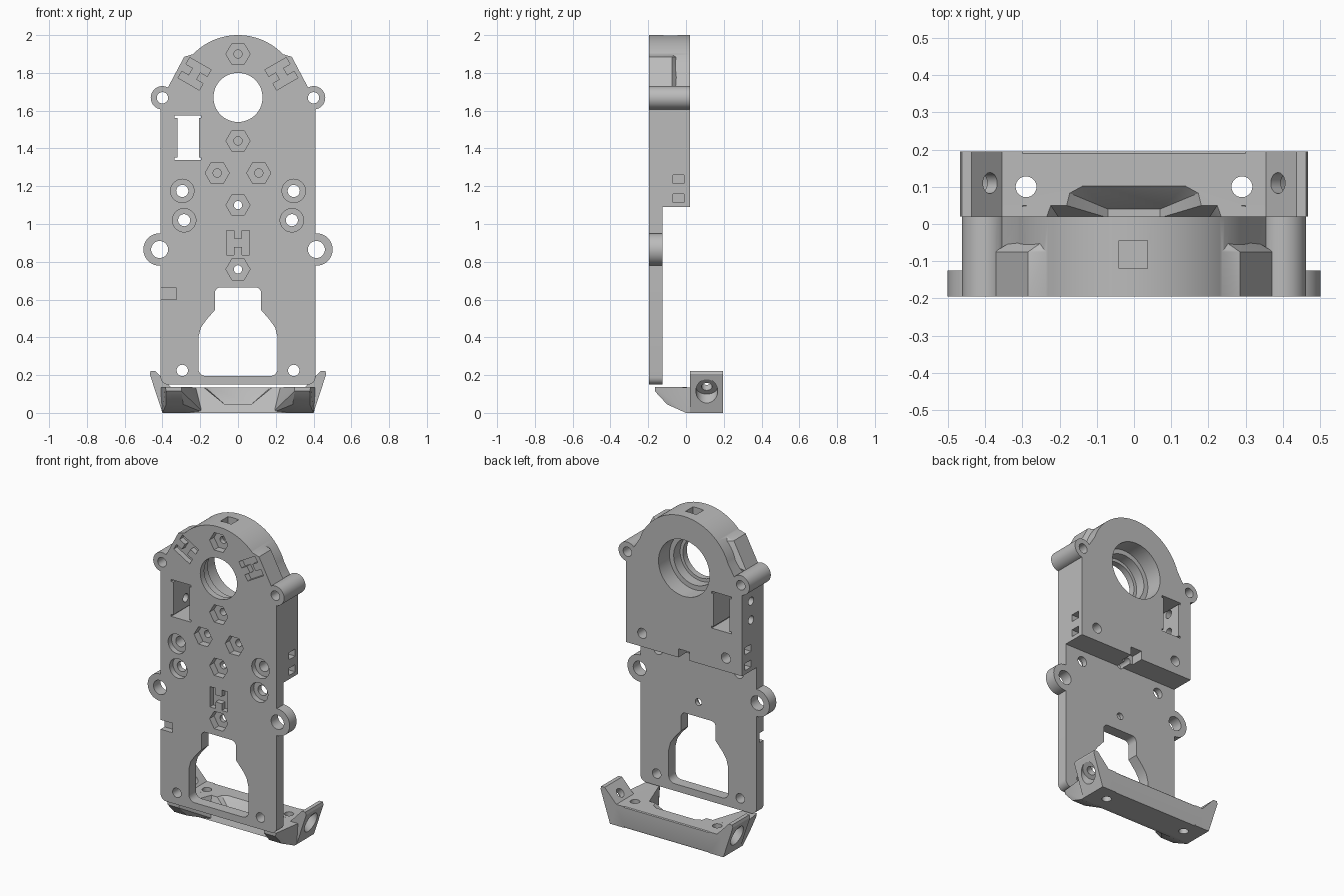
import bpy, bmesh, math
from mathutils import Vector

if "Cube" in bpy.data.objects:
    bpy.data.objects.remove(bpy.data.objects["Cube"])

grey = bpy.data.materials.new("light_grey")
grey.diffuse_color = (0.5, 0.5, 0.5, 1)
grey.use_nodes = True
grey.node_tree.nodes["Principled BSDF"].inputs["Base Color"].default_value = grey.diffuse_color
FRONT, PLATE, BACK = -0.195, -0.125, 0.02      # depths of the housing


def make(name, bm):
    bmesh.ops.recalc_face_normals(bm, faces=bm.faces)
    me = bpy.data.meshes.new(name)
    bm.to_mesh(me)
    bm.free()
    ob = bpy.data.objects.new(name, me)
    bpy.context.collection.objects.link(ob)
    me.materials.append(grey)
    return ob


def prism(pts, y0, y1, name="tool"):
    """Extrude an x-z outline along y."""
    bm = bmesh.new()
    f = bm.faces.new([bm.verts.new((x, y0, z)) for x, z in pts])
    r = bmesh.ops.extrude_face_region(bm, geom=[f])
    bmesh.ops.translate(bm, vec=(0, y1 - y0, 0),
                        verts=[v for v in r["geom"] if isinstance(v, bmesh.types.BMVert)])
    return make(name, bm)


def hull(pts, name="tool"):
    bm = bmesh.new()
    for p in pts:
        bm.verts.new(p)
    r = bmesh.ops.convex_hull(bm, input=bm.verts)
    bmesh.ops.dissolve_limit(bm, angle_limit=0.01, verts=bm.verts, edges=bm.edges)
    return make(name, bm)


def box(x0, x1, y0, y1, z0, z1):
    return prism([(x0, z0), (x1, z0), (x1, z1), (x0, z1)], y0, y1)


def arc(cx, cz, r, a0, a1, n):
    return [(cx + r * math.cos(math.radians(a0 + (a1 - a0) * i / n)),
             cz + r * math.sin(math.radians(a0 + (a1 - a0) * i / n))) for i in range(n + 1)]


def disc(cx, cz, r, y0, y1, n=40):
    return prism(arc(cx, cz, r, 0, 360, n)[:-1], y0, y1)


def rod(a, b, r, n=32):
    a, b = Vector(a), Vector(b)
    bm = bmesh.new()
    bmesh.ops.create_cone(bm, cap_ends=True, segments=n, radius1=r, radius2=r, depth=(b - a).length)
    q = (b - a).to_track_quat("Z", "Y").to_matrix().to_4x4()
    q.translation = (a + b) / 2
    bmesh.ops.transform(bm, matrix=q, verts=bm.verts)
    return make("tool", bm)


def combine(ob, tool, op="DIFFERENCE"):
    m = ob.modifiers.new("b", "BOOLEAN")
    m.operation, m.solver, m.object = op, "EXACT", tool
    deps = bpy.context.evaluated_depsgraph_get()
    me = bpy.data.meshes.new_from_object(ob.evaluated_get(deps))
    ob.modifiers.clear()
    ob.data = me
    bpy.data.objects.remove(tool)


def add(ob, tool):
    combine(ob, tool, "UNION")


def finish(ob):
    for o in bpy.context.selected_objects:
        o.select_set(False)
    ob.select_set(True)
    bpy.context.view_layer.objects.active = ob
    ob.data.materials.clear()
    ob.data.materials.append(grey)
    bpy.ops.object.shade_smooth_by_angle(angle=math.radians(30))


# Thin plate, with rounded lower corners
housing = prism(arc(-0.37, 0.19, 0.04, 180, 270, 6) + arc(0.37, 0.19, 0.04, 270, 360, 6)
                + [(0.41, 1.3), (-0.41, 1.3)], FRONT, PLATE, "housing")
# Thick upper block with a round head
add(housing, prism([(-0.41, 1.09), (0.41, 1.09), (0.41, 1.67), (0.36, 1.70)]
                   + arc(0, 1.67, 0.33, 19, 161, 48) + [(-0.36, 1.70), (-0.41, 1.67)], FRONT, BACK))
for s in (-1, 1):
    # Shoulders, which taper into the round head
    front = [(0.375, 1.715), (0.285, 1.885), (0.235, 1.9), (0.15, 1.75), (0.25, 1.66)]
    back = [(0.30, 1.75), (0.22, 1.88), (0.15, 1.75), (0.25, 1.68)]
    add(housing, hull([(s * x, y, z) for y in (FRONT, -0.075) for x, z in front]
                      + [(s * x, -0.03, z) for x, z in back]))
    # Screw ears
    add(housing, disc(s * 0.40, 1.668, 0.062, FRONT, BACK))
    add(housing, disc(s * 0.415, 0.865, 0.086, FRONT, PLATE))
    combine(housing, disc(s * 0.40, 1.668, 0.03, -0.3, 0.1))
    combine(housing, disc(s * 0.415, 0.865, 0.045, -0.3, 0.1))
    # Counterbored and plain screw holes
    for x, z in ((0.295, 1.175), (0.285, 1.02)):
        combine(housing, disc(s * x, z, 0.062, -0.3, FRONT + 0.035))
        combine(housing, disc(s * x, z, 0.032, -0.3, 0.1))
    combine(housing, disc(s * 0.295, 0.225, 0.03, -0.3, 0.1))
    # Square nut slots in the sides
    for z in (1.115, 1.215):
        combine(housing, box(*sorted((s * 0.33, s * 0.5)), -0.07, -0.01, z, z + 0.045))

# Stepped main bore
for r, y in ((0.13, -0.3), (0.15, -0.155), (0.18, -0.09)):
    combine(housing, disc(0, 1.67, r, y, 0.1, 64))

# Hexagonal nut pockets with pilot holes
for x, z in ((0, 1.9), (0, 1.44), (-0.11, 1.27), (0.11, 1.27), (0, 1.1), (0, 0.76)):
    combine(housing, disc(x, z, 0.064, -0.3, FRONT + 0.045, 6))
    combine(housing, disc(x, z, 0.022, -0.3, -0.06 if z > 1.15 else 0.1, 24))

# H-shaped clip pockets
quarter = [(0.062, 0.065), (0.022, 0.065), (0.022, 0.022)]
h = (quarter + [(-x, z) for x, z in reversed(quarter)]
     + [(-x, -z) for x, z in quarter] + [(x, -z) for x, z in reversed(quarter)])
for cx, cz, deg in ((0, 0.9, 0), (-0.23, 1.795, 60), (0.23, 1.795, -60)):
    c, n = math.cos(math.radians(deg)), math.sin(math.radians(deg))
    combine(housing, prism([(cx + x * c - z * n, cz + x * n + z * c) for x, z in h],
                           -0.3, FRONT + 0.035))

# Side window with relieved corners, and its two cross holes
combine(housing, box(-0.32, -0.207, -0.3, 0.1, 1.34, 1.575))
for z in (1.34, 1.562):
    combine(housing, box(-0.335, -0.195, -0.3, 0.1, z, z + 0.013))
for z in (1.415, 1.535):
    combine(housing, rod((-0.5, -0.07, z), (-0.26, -0.07, z), 0.026, 24))

# Lower opening
side = (arc(0.17, 0.235, 0.04, 270, 360, 5) + [(0.21, 0.40), (0.197, 0.45), (0.17, 0.49), (0.122, 0.545)]
        + arc(0.092, 0.635, 0.03, 0, 90, 5))
combine(housing, prism(side + [(-x, z) for x, z in reversed(side)], -0.3, 0.1))

# Edge notch, lower back notch and top nut slot
combine(housing, box(-0.5, -0.325, -0.3, FRONT + 0.04, 0.6, 0.66))
combine(housing, box(-0.04, 0.04, -0.06, 0.1, 1.0, 1.145))
combine(housing, box(-0.04, 0.036, -0.12, -0.045, 1.86, 2.1))
finish(housing)

# Foot bracket: base bar with a sloping front
bracket = hull([(x, y, z) for x in (-0.39, 0.39)
                for y, z in ((0, 0), (0.19, 0), (0.195, 0.01), (0.195, 0.13), (0.19, 0.135), (0.05, 0.135))],
               "foot_bracket")
for s in (-1, 1):
    # Flared end arms
    arm = [(0.30, 0), (0.40, 0), (0.467, 0.205), (0.462, 0.222), (0.437, 0.222), (0.355, 0.135), (0.30, 0.135)]
    add(bracket, prism([(s * x, z) for x, z in arm], BACK, 0.195))
    # Front horns
    horn = [(0.18, 0.03, 0), (0.40, 0.03, 0), (0.22, 0.06, 0.135), (0.41, 0.03, 0.135),
            (0.28, 0, 0), (0.40, 0, 0), (0.29, -0.1, 0.045), (0.38, -0.1, 0.045),
            (0.30, -0.165, 0.115), (0.38, -0.165, 0.115), (0.30, -0.165, 0.138), (0.385, -0.165, 0.138)]
    add(bracket, hull([(s * x, y, z) for x, y, z in horn]))
    # Slanted arm holes with counterbore, and upright holes
    combine(bracket, rod((s * 0.532, 0.11, 0.015), (s * 0.415, 0.11, 0.139), 0.058))
    combine(bracket, rod((s * 0.532, 0.11, 0.015), (s * 0.32, 0.11, 0.239), 0.028))
    combine(bracket, rod((s * 0.29, 0.1, -0.1), (s * 0.29, 0.1, 0.3), 0.028))
# Sloping recess in the middle
combine(bracket, hull([(s * x, y, z) for s in (-1, 1) for x, y, z in
                       ((0.2, -0.1, 0.15), (0.2, 0.05, 0.15), (0.19, 0.09, 0.15), (0.15, 0.112, 0.15),
                        (0.07, -0.1, 0.045), (0.07, 0.04, 0.045))]))
finish(bracket)
